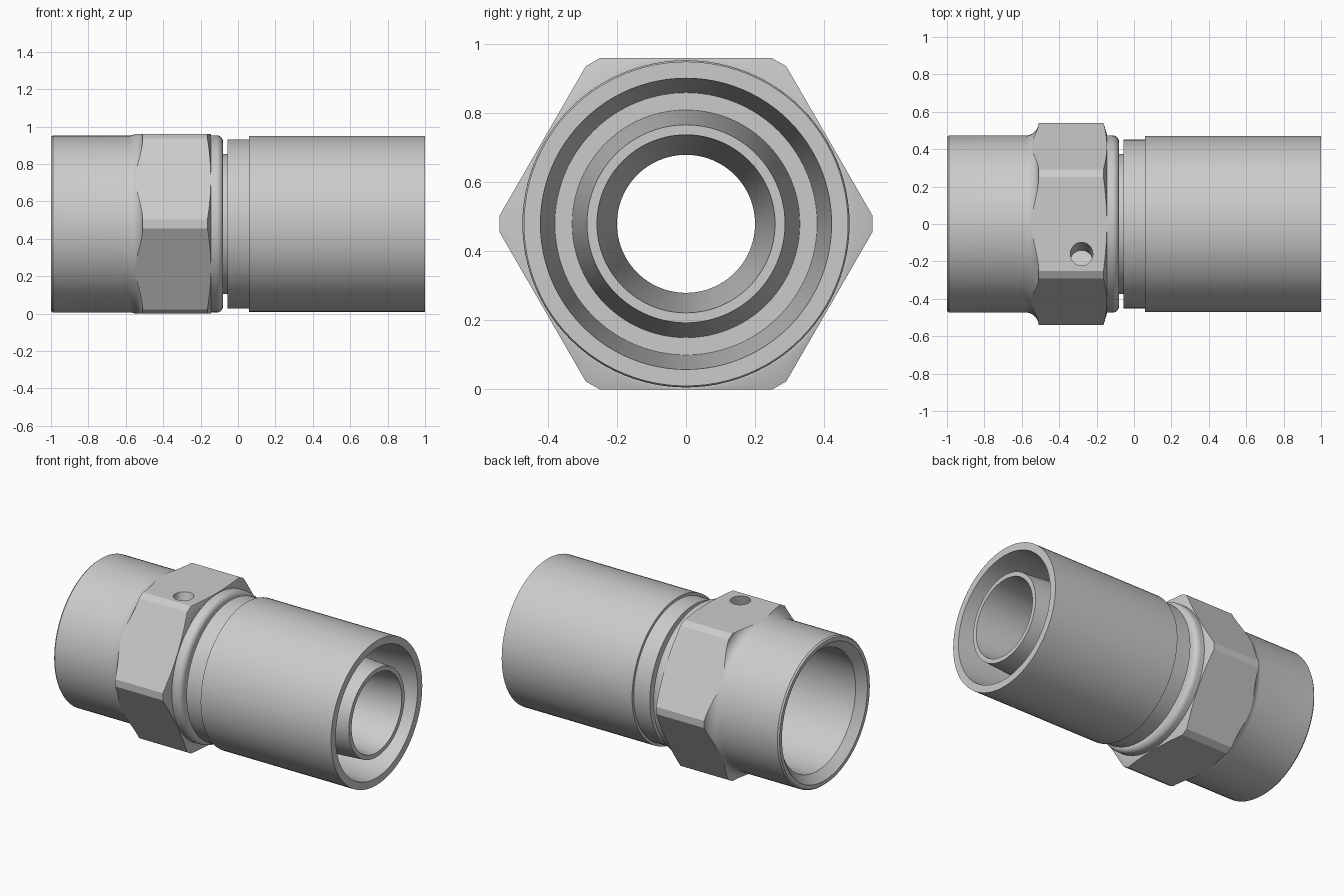
import bpy, bmesh, math
from mathutils import Vector

if "Cube" in bpy.data.objects:
    bpy.data.objects.remove(bpy.data.objects["Cube"])

CZ = 0.48    # height of the fitting axis
SEG = 96


def make_object(name, bm):
    bmesh.ops.recalc_face_normals(bm, faces=bm.faces)
    mesh = bpy.data.meshes.new(name)
    bm.to_mesh(mesh)
    bm.free()
    ob = bpy.data.objects.new(name, mesh)
    bpy.context.collection.objects.link(ob)
    return ob


def revolve(name, profile):
    """Spin a closed (x, radius) profile around the fitting axis."""
    bm = bmesh.new()
    rings = []
    for i in range(SEG):
        a = 2 * math.pi * i / SEG
        rings.append([bm.verts.new((x, r * math.sin(a), CZ + r * math.cos(a)))
                      for x, r in profile])
    n = len(profile)
    for i in range(SEG):
        p, q = rings[i], rings[(i + 1) % SEG]
        for j in range(n):
            k = (j + 1) % n
            bm.faces.new((p[j], p[k], q[k], q[j]))
    return make_object(name, bm)


def arc(cx, cr, rad, a0, a1, n=8):
    return [(cx + rad * math.cos(math.radians(a0 + (a1 - a0) * i / n)),
             cr + rad * math.sin(math.radians(a0 + (a1 - a0) * i / n)))
            for i in range(n + 1)]


def activate(ob):
    bpy.ops.object.select_all(action='DESELECT')
    ob.select_set(True)
    bpy.context.view_layer.objects.active = ob


def boolean(ob, cutter, operation):
    m = ob.modifiers.new("cut", 'BOOLEAN')
    m.object, m.operation, m.solver = cutter, operation, 'EXACT'
    activate(ob)
    bpy.ops.object.modifier_apply(modifier=m.name)
    bpy.data.objects.remove(cutter)


def smooth(ob):
    activate(ob)
    bpy.ops.object.shade_smooth_by_angle(angle=math.radians(22))


# socket body: left socket, fillet up to the hex, chamfer, rounded collar, neck
body = revolve("hex_body",
               [(-1, 0.465), (-0.99, 0.473)]
               + arc(-0.58, 0.543, 0.07, -90, 0)
               + [(-0.51, 0.57), (-0.172, 0.57), (-0.145, 0.48), (-0.145, 0.474)]
               + arc(-0.115, 0.439, 0.035, 90, 0)
               + [(-0.08, 0.375), (-0.04, 0.375), (-0.04, 0.2), (-0.48, 0.2),
                  (-0.48, 0.39), (-0.95, 0.39), (-1, 0.44)])

# hexagonal prism with clipped corners, used to shape the wrench flats
bm = bmesh.new()
section = []
half = 0.25
for i in range(6):
    a = math.radians(60 * i)
    for s in (-half, half):
        section.append((0.48 * math.sin(a) + s * math.cos(a),
                        0.48 * math.cos(a) - s * math.sin(a)))
ends = [[bm.verts.new((x, y, CZ + z)) for y, z in section] for x in (-1.2, 0.2)]
for e in ends:
    bm.faces.new(e)
for i in range(12):
    k = (i + 1) % 12
    bm.faces.new((ends[0][i], ends[0][k], ends[1][k], ends[1][i]))
boolean(body, make_object("hex_cutter", bm), 'INTERSECT')

# slanted blind hole in the top flat
bm = bmesh.new()
bmesh.ops.create_cone(bm, cap_ends=True, segments=32, radius1=0.06,
                      radius2=0.06, depth=0.28)
drill = make_object("drill_cutter", bm)
drill.location = Vector((-0.28, -0.16, 0.96))
drill.rotation_euler = (-math.radians(16), 0, 0)
bpy.context.view_layer.update()
boolean(body, drill, 'DIFFERENCE')
smooth(body)

# outer sleeve with stepped left end and tapered inside
smooth(revolve("sleeve", [(-0.055, 0.3), (-0.055, 0.452), (0.06, 0.452),
                          (0.06, 0.47), (1, 0.47), (1, 0.422),
                          (0.35, 0.38), (0.35, 0.3)]))

# tapered inner tube ending flush with the sleeve
smooth(revolve("inner_tube", [(-0.06, 0.2), (-0.06, 0.33), (0.35, 0.33),
                              (1, 0.287), (1, 0.258), (0.35, 0.2)]))
